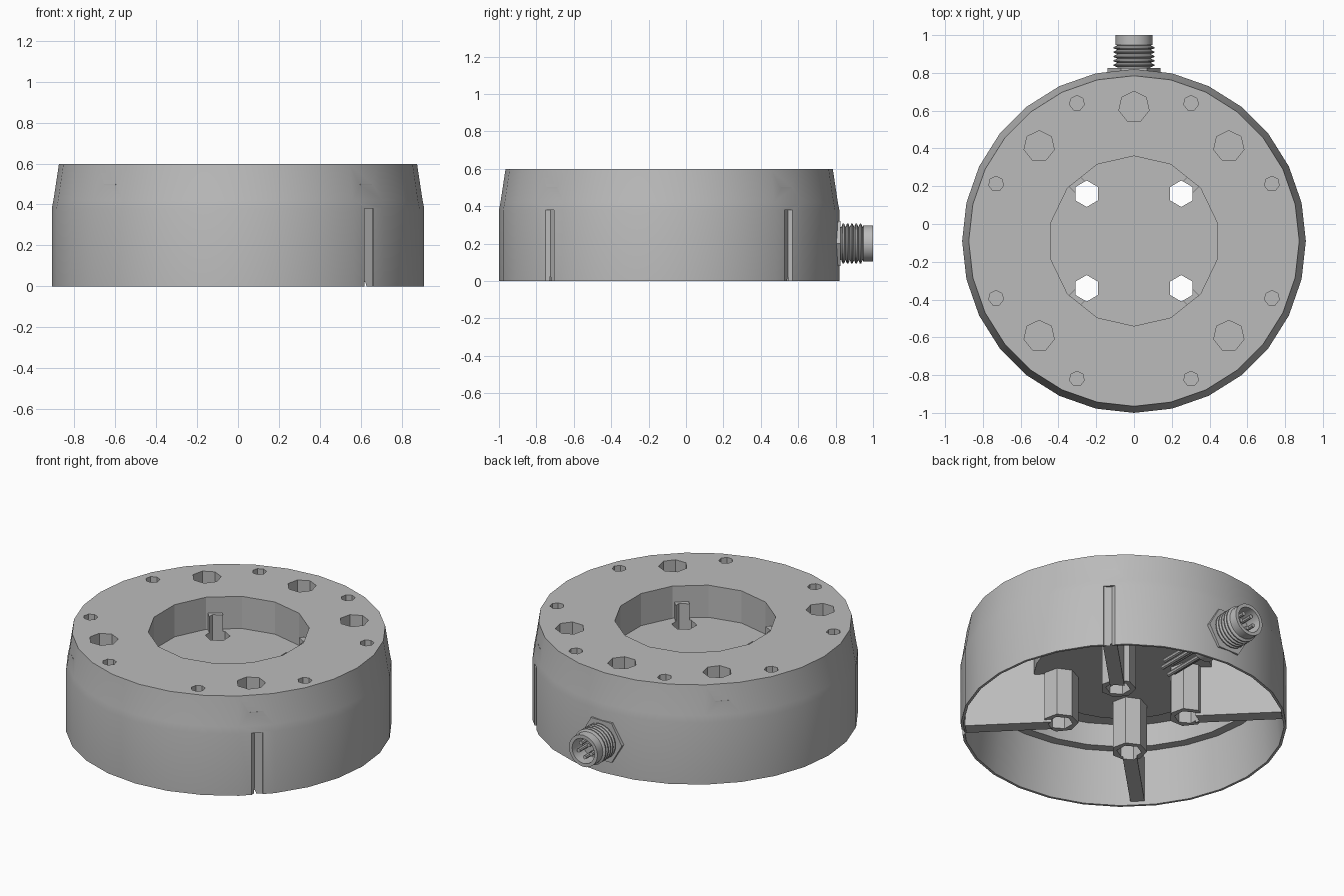
import bpy, bmesh, math
from mathutils import Matrix

if "Cube" in bpy.data.objects:
    bpy.data.objects.remove(bpy.data.objects["Cube"], do_unlink=True)

CY = -0.09          # centre line of the housing
PORT_Z = 0.2        # height of the cable connector
DIAGONALS = (45, 135, 225, 315)

grey = bpy.data.materials.new("housing_grey")
grey.use_nodes = True
grey.diffuse_color = (0.5, 0.5, 0.5, 1)
grey.node_tree.nodes["Principled BSDF"].inputs["Base Color"].default_value = (0.5, 0.5, 0.5, 1)


def add_object(name, bm):
    bmesh.ops.recalc_face_normals(bm, faces=bm.faces)
    mesh = bpy.data.meshes.new(name)
    bm.to_mesh(mesh)
    bm.free()
    mesh.materials.append(grey)
    obj = bpy.data.objects.new(name, mesh)
    bpy.context.collection.objects.link(obj)
    return obj


def lathe(name, profile, sides, matrix):
    """Spin (radius, height) points about the local z axis."""
    bm = bmesh.new()
    verts = [bm.verts.new((r, 0, h)) for r, h in profile]
    edges = [bm.edges.new(pair) for pair in zip(verts, verts[1:])]
    bmesh.ops.spin(bm, geom=verts + edges, cent=(0, 0, 0), axis=(0, 0, 1),
                   angle=math.tau, steps=sides, use_merge=True)
    bmesh.ops.remove_doubles(bm, verts=bm.verts, dist=1e-5)
    bm.transform(matrix)
    return add_object(name, bm)


def rod(name, r, low, high, sides, matrix, turn=0.0):
    bm = bmesh.new()
    bmesh.ops.create_cone(bm, cap_ends=True, segments=sides, radius1=r, radius2=r,
                          depth=high - low,
                          matrix=Matrix.Translation((0, 0, (low + high) / 2)) @ Matrix.Rotation(turn, 4, "Z"))
    bm.transform(matrix)
    return add_object(name, bm)


def radial_web(inner, outer, low, high, thickness, degrees):
    bm = bmesh.new()
    bmesh.ops.create_cube(bm, size=1)
    bm.transform(at(0, CY) @ Matrix.Rotation(math.radians(degrees), 4, "Z")
                 @ Matrix.Translation(((inner + outer) / 2, 0, (low + high) / 2))
                 @ Matrix.Diagonal((outer - inner, thickness, high - low, 1)))
    return add_object("web", bm)


def combine(target, tool, operation):
    mod = target.modifiers.new(operation, "BOOLEAN")
    mod.operation, mod.object, mod.solver = operation, tool, "EXACT"
    bpy.context.view_layer.objects.active = target
    bpy.ops.object.modifier_apply(modifier=mod.name)
    bpy.data.objects.remove(tool, do_unlink=True)


def at(x, y):
    return Matrix.Translation((x, y, 0))


def ring(radius, degrees):
    return [(radius * math.cos(math.radians(a)), CY + radius * math.sin(math.radians(a)))
            for a in degrees]


# Housing: shell open below, with a stepped ceiling and a lowered middle
housing = lathe("housing", [
    (0, 0.598), (0.875, 0.598), (0.902, 0.42), (0.91, 0.38), (0.91, 0), (0.895, 0),
    (0.865, 0.33), (0.81, 0.33), (0.81, 0.47), (0.5, 0.47), (0.5, 0.33), (0, 0.33)],
    28, at(0, CY))
combine(housing, rod("recess", 0.45, 0.4, 0.7, 14, at(0, CY)), "DIFFERENCE")

# Four hollow mounting posts under the recess floor, each tied to the wall by a web
for angle, (x, y) in zip(DIAGONALS, ring(0.354, DIAGONALS)):
    combine(housing, radial_web(0.36, 0.885, 0.02, 0.5, 0.08, angle), "UNION")
    combine(housing, rod("post", 0.1, 0.035, 0.36, 7, at(x, y)), "UNION")
    combine(housing, rod("post_hole", 0.07, -0.1, 0.5, 6, at(x, y)), "DIFFERENCE")

# Large and small blind holes round the top face
for x, y in ring(0.71, DIAGONALS + (90,)):
    combine(housing, rod("large_hole", 0.082, 0.5, 0.7, 7, at(x, y)), "DIFFERENCE")
for x, y in ring(0.79, (22.5, 67.5, 112.5, 157.5, 202.5, 247.5, 292.5, 337.5)):
    combine(housing, rod("small_hole", 0.04, 0.52, 0.7, 7, at(x, y)), "DIFFERENCE")

# Shallow upright grooves in the outer wall
for x, y in ring(0.93, (45, 315)):
    combine(housing, rod("groove", 0.045, -0.1, 0.38, 6, at(x, y)), "DIFFERENCE")

# Connector: nut, ribbed barrel with an open end, contact pins
port = Matrix.Translation((0, 0, PORT_Z)) @ Matrix.Rotation(-math.pi / 2, 4, "X")
nut = rod("connector_nut", 0.14, 0.77, 0.825, 6, port, math.pi / 6)
barrel_profile = [(0, 0.6), (0.09, 0.6), (0.09, 0.82)]
for i in range(5):
    y = 0.83 + i * 0.023
    barrel_profile += [(0.088, y), (0.108, y + 0.008), (0.108, y + 0.014)]
barrel_profile += [(0.088, 0.945), (0.097, 0.948), (0.097, 1.0), (0.076, 1.0), (0.076, 0.9), (0, 0.9)]
barrel = lathe("connector_barrel", barrel_profile, 24, port)

smooth = [housing, barrel, nut]
for i in range(5):
    a = math.tau * i / 5 + math.pi / 2
    offset = Matrix.Translation((0.045 * math.cos(a), 0.045 * math.sin(a), 0))
    smooth.append(rod(f"contact_pin_{i + 1}", 0.012, 0.89, 0.985, 8, port @ offset))
    smooth.append(rod(f"inner_pin_{i + 1}", 0.014, 0.3, 0.61, 8, port @ offset))

# Smooth shading on the round walls, sharp rims
bpy.context.view_layer.update()
bpy.ops.object.select_all(action="DESELECT")
for obj in smooth:
    obj.select_set(True)
bpy.context.view_layer.objects.active = housing
bpy.ops.object.shade_smooth_by_angle(angle=math.radians(25))
